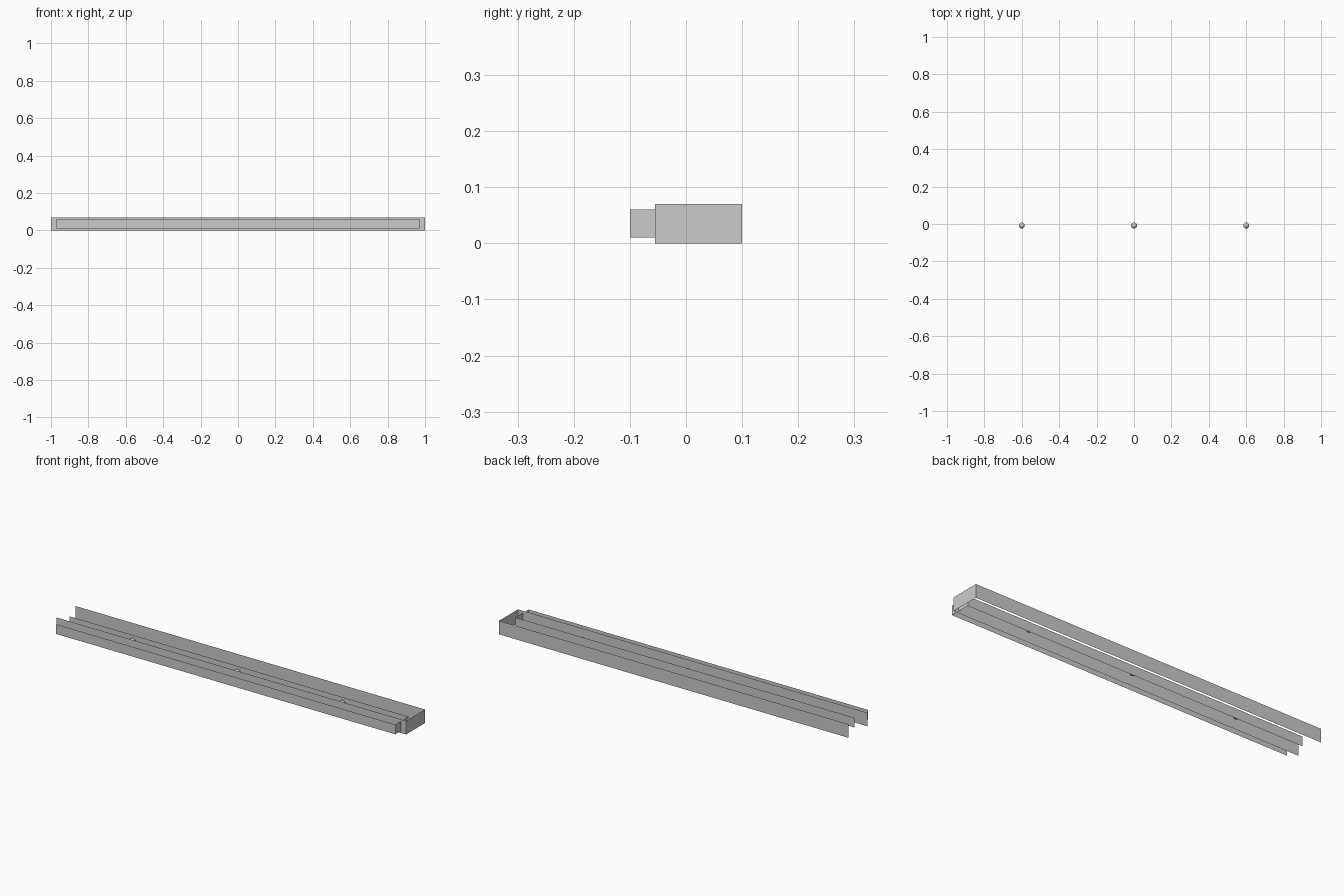
import bpy, bmesh

if "Cube" in bpy.data.objects:
    bpy.data.objects.remove(bpy.data.objects["Cube"])


def open_tray(name, half_x, y_front, y_back, z0, z1):
    """Thin-sheet channel: front, right end and back walls; left, top and bottom open."""
    outline = [(-half_x, y_front), (half_x, y_front), (half_x, y_back), (-half_x, y_back)]
    bm = bmesh.new()
    low = [bm.verts.new((x, y, z0)) for x, y in outline]
    high = [bm.verts.new((x, y, z1)) for x, y in outline]
    for i in range(3):
        bm.faces.new((low[i], low[i + 1], high[i + 1], high[i]))
    mesh = bpy.data.meshes.new(name)
    bm.to_mesh(mesh)
    bm.free()
    obj = bpy.data.objects.new(name, mesh)
    bpy.context.collection.objects.link(obj)
    return obj


# Outer housing and the narrower insert that pokes out of its front
open_tray("housing", 1.0, -0.055, 0.1, 0.0, 0.07)
open_tray("front_insert", 0.97, -0.1, 0.008, 0.01, 0.06)

# Three small round bulbs along the bar
for i, x in enumerate((-0.6, 0.0, 0.6)):
    bpy.ops.mesh.primitive_uv_sphere_add(segments=24, ring_count=12, radius=0.016,
                                         location=(x, -0.008, 0.035))
    bpy.context.object.name = f"bulb_{i + 1}"
    bpy.ops.object.shade_smooth_by_angle()
